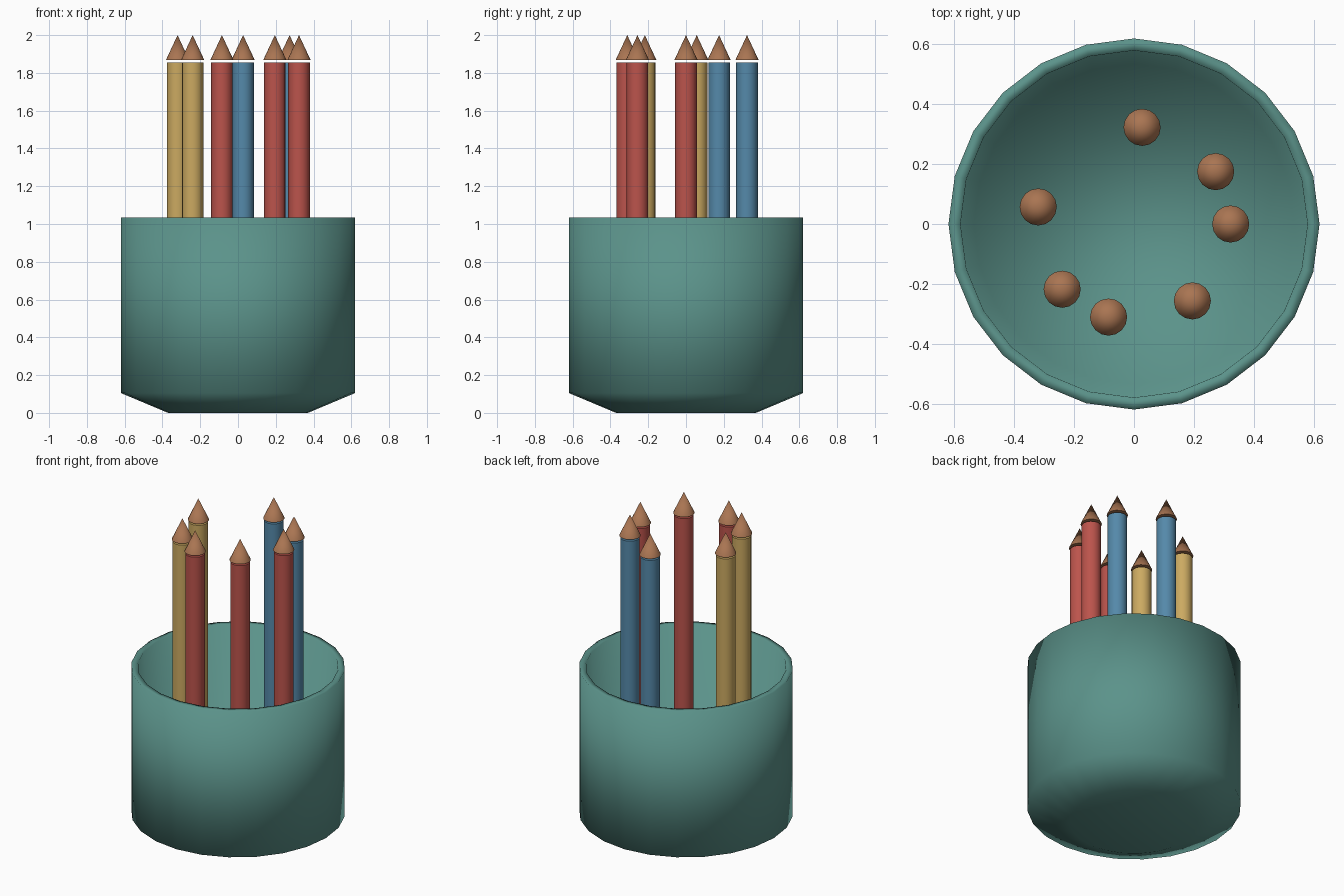
import bpy, bmesh, math

if "Cube" in bpy.data.objects:
    bpy.data.objects.remove(bpy.data.objects["Cube"])


def material(name, rgb):
    m = bpy.data.materials.new(name)
    m.diffuse_color = (*rgb, 1.0)
    m.use_nodes = True
    m.node_tree.nodes["Principled BSDF"].inputs["Base Color"].default_value = m.diffuse_color
    return m


TEAL = material("teal glaze", (0.105, 0.29, 0.255))
RED = material("red paint", (0.50, 0.088, 0.072))
YELLOW = material("yellow paint", (0.60, 0.40, 0.12))
BLUE = material("blue paint", (0.09, 0.25, 0.40))
WOOD = material("bare wood", (0.40, 0.178, 0.085))


def lathe(name, profile, sides, mat, loc=(0, 0, 0), sharp=None):
    """Spin (radius, z) points into a closed solid; radius 0 makes a point."""
    bm = bmesh.new()
    rings = []
    for r, z in profile:
        if r == 0:
            rings.append([bm.verts.new((0, 0, z))] * sides)
        else:
            rings.append([bm.verts.new((r * math.cos(math.tau * i / sides),
                                        r * math.sin(math.tau * i / sides), z))
                          for i in range(sides)])
    for a, b in zip(rings, rings[1:]):
        for i in range(sides):
            j = (i + 1) % sides
            quad = [a[i], a[j], b[j], b[i]]
            bm.faces.new(list(dict.fromkeys(quad)))
    for ring in (rings[0], rings[-1]):
        if ring[0] is not ring[1]:
            bm.faces.new(ring)
    bmesh.ops.recalc_face_normals(bm, faces=bm.faces[:])
    for f in bm.faces:
        f.smooth = True
    for e in bm.edges:
        if sharp and len(e.link_faces) == 2 and e.calc_face_angle() > math.radians(sharp):
            e.smooth = False
    me = bpy.data.meshes.new(name)
    bm.to_mesh(me)
    bm.free()
    me.materials.append(mat)
    ob = bpy.data.objects.new(name, me)
    ob.location = loc
    bpy.context.collection.objects.link(ob)
    return ob


# cup: chamfered foot, straight wall, flat rim, slightly tapered inside, floor
lathe("cup", [(0.37, 0), (0.62, 0.105), (0.62, 1.035),
              (0.58, 1.035), (0.535, 0.12)], 24, TEAL)

# pencils: painted barrel with a wooden tip just above it
pencils = [(0.027, 0.323, BLUE), (0.273, 0.175, BLUE), (0.323, 0.0, RED),
           (0.195, -0.257, RED), (-0.085, -0.311, RED),
           (-0.24, -0.218, YELLOW), (-0.32, 0.057, YELLOW)]
for n, (x, y, paint) in enumerate(pencils, 1):
    lathe(f"pencil_barrel_{n}", [(0.057, 0.12), (0.057, 1.855)], 16, paint,
          (x, y, 0), 40)
    lathe(f"pencil_tip_{n}", [(0.062, 1.867), (0, 2.0)], 16, WOOD,
          (x, y, 0), 60)
